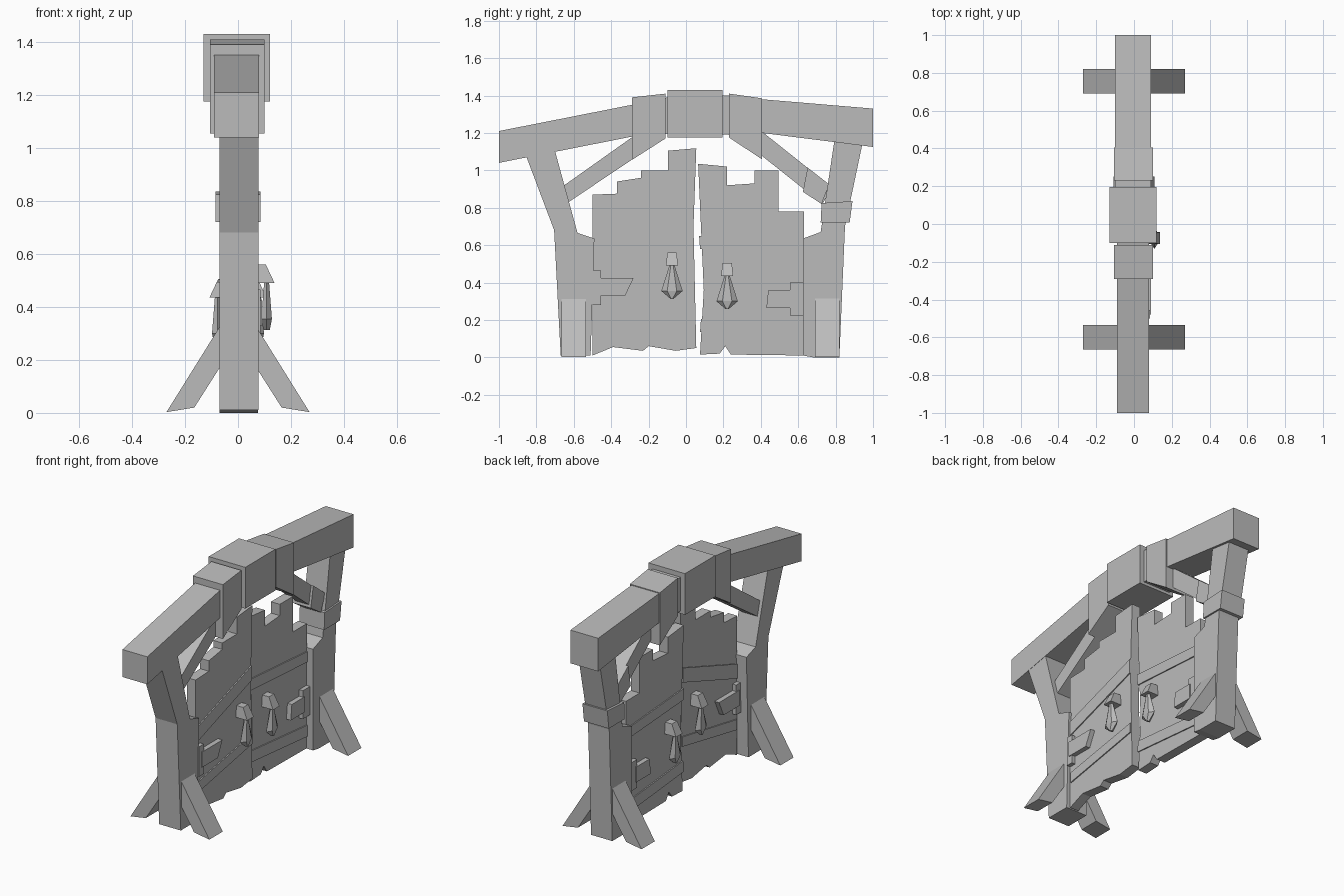
import bpy, bmesh

cube = bpy.data.objects.get("Cube")
if cube:
    bpy.data.objects.remove(cube, do_unlink=True)

grey = bpy.data.materials.new("plain grey")
grey.use_nodes = True
grey.diffuse_color = (0.5, 0.5, 0.5, 1)
bsdf = next(n for n in grey.node_tree.nodes if n.type == 'BSDF_PRINCIPLED')
bsdf.inputs["Base Color"].default_value = (0.5, 0.5, 0.5, 1)
bsdf.inputs["Roughness"].default_value = 0.8


def finish(name, bm):
    bmesh.ops.recalc_face_normals(bm, faces=bm.faces)
    me = bpy.data.meshes.new(name)
    bm.to_mesh(me)
    bm.free()
    me.materials.append(grey)
    ob = bpy.data.objects.new(name, me)
    bpy.context.collection.objects.link(ob)
    return ob


def loft(name, rings):
    """Closed solid through rings that share a point count."""
    bm = bmesh.new()
    vs = [[bm.verts.new(p) for p in ring] for ring in rings]
    for a, b in zip(vs, vs[1:]):
        for i in range(len(a)):
            j = (i + 1) % len(a)
            bm.faces.new((a[i], a[j], b[j], b[i]))
    bm.faces.new(vs[0])
    bm.faces.new(vs[-1])
    return finish(name, bm)


def slab(name, pts, x0, x1):
    """Outline in the y-z plane, given thickness along x."""
    return loft(name, [[(x, y, z) for y, z in pts] for x in (x0, x1)])


def wedge(name, pts, y0, y1):
    """Outline in the x-z plane, given thickness along y."""
    return loft(name, [[(x, y, z) for x, z in pts] for y in (y0, y1)])


def rect(y0, y1, z0, z1):
    return [(y0, z0), (y1, z0), (y1, z1), (y0, z1)]


# Top beam, its collars and the centre block
slab("beam_front", [(-1, 1.04), (-.29, 1.18), (-.05, 1.2), (-.05, 1.4),
                    (-.29, 1.35), (-1, 1.21)], -.09, .08)
slab("beam_back", [(.1, 1.2), (.23, 1.19), (.405, 1.2), (1, 1.125),
                   (1, 1.33), (.405, 1.38), (.23, 1.4), (.1, 1.4)], -.1, .09)
slab("centre_block", rect(-.1, .195, 1.175, 1.43), -.13, .12)
slab("collar_front", [(-.29, 1.055), (-.11, 1.17), (-.11, 1.41), (-.29, 1.39)], -.105, .1)
slab("collar_back", [(.23, 1.175), (.405, 1.06), (.405, 1.385), (.23, 1.41)], -.105, .1)

# Posts
slab("post_front", [(-.67, .01), (-.51, .01), (-.49, .635), (-.58, .665),
                    (-.705, 1.12), (-.86, 1.09), (-.705, .68)], -.07, .078)
slab("post_back", [(.68, 0), (.82, 0), (.85, .7), (.945, 1.15), (.795, 1.17),
                   (.72, .67), (.625, .635), (.625, .01)], -.07, .075)
slab("post_band", [(.72, .72), (.875, .72), (.89, .835), (.725, .825)], -.085, .085)

# Diagonal braces under the beam
slab("brace_front", [(-.635, .825), (-.27, 1.07), (-.27, 1.19), (-.665, .91)], -.05, .05)
slab("brace_back", [(.39, 1.09), (.73, .82), (.78, .91), (.39, 1.22)], -.045, .045)
slab("brace_back_sleeve", [(.625, .885), (.725, .82), (.765, .925), (.65, 1.015)], -.06, .06)

# Sloping feet on both sides of each post
for end, y0, y1 in (("front", -.665, -.535), ("back", .69, .82)):
    for side, s in (("left", 1), ("right", -1)):
        wedge(f"foot_{end}_{side}",
              [(s * x, z) for x, z in ((.06, .34), (.27, .003), (.165, .02), (.06, .185))],
              y0, y1)

# Ragged door leaves
doors = {
    "front": dict(
        cx=.03,
        outline=[(-.5, .87), (-.37, .875), (-.37, .94), (-.24, .96), (-.24, 1), (-.095, 1),
                 (-.095, 1.105), (.055, 1.118), (.04, .7), (.055, .05), (-.055, .035),
                 (-.2, .06), (-.23, .035), (-.39, .055), (-.5, .01)],
        bands=[[(-.495, .485), (.04, .665), (.04, .755), (-.495, .575)],
               [(-.49, .17), (.045, .27), (.045, .33), (-.49, .235)]],
        plate=rect(-.5, -.455, .28, .465),
        strap=[(-.48, .33), (-.325, .33), (-.28, .425), (-.48, .425)],
        knock=(-.075, .5)),
    "back": dict(
        cx=0,
        outline=[(.065, 1.035), (.22, 1.02), (.22, .92), (.365, .93), (.365, 1), (.495, 1),
                 (.495, .78), (.63, .78), (.63, .01), (.24, .015), (.21, .06), (.18, .02),
                 (.075, .015), (.095, .36)],
        bands=[[(.075, .58), (.628, .545), (.628, .61), (.07, .65)],
               [(.075, .135), (.628, .085), (.628, .155), (.08, .205)]],
        plate=rect(.555, .625, .225, .4),
        strap=[(.43, .265), (.57, .265), (.57, .36), (.44, .36)],
        knock=(.22, .445)),
}
for name, d in doors.items():
    cx = d["cx"]
    slab(f"door_{name}", d["outline"], cx - .03, cx + .03)
    # Cross bands run through the leaf and stand proud on both sides
    for i, band in enumerate(d["bands"]):
        slab(f"door_{name}_band_{i + 1}", band, cx - .037, cx + .037)
    ky, kz = d["knock"]
    for side, s in (("left", 1), ("right", -1)):
        # Hinge plate and strap
        slab(f"hinge_plate_{name}_{side}", d["plate"], cx + s * .02, cx + s * .055)
        slab(f"hinge_strap_{name}_{side}", d["strap"], cx + s * .02, cx + s * .06)
        # Knocker bracket with sloping cap
        loft(f"knocker_bracket_{name}_{side}",
             [[(cx + s * .02, ky + a, kz + b) for a, b in
               ((-.032, -.01), (.032, -.01), (.025, .06), (-.025, .06))],
              [(cx + s * x, ky + a, kz + b) for x, a, b in
               ((.108, -.032, -.01), (.108, .032, -.01), (.075, .025, .06), (.075, -.025, .06))]])
        # Hanging tapered knocker
        kx = cx + s * .078
        loft(f"knocker_{name}_{side}",
             [[(kx + u * h, ky + v * w, kz + dz)
               for u, v in ((1, .45), (1, -.45), (0, -1), (-1, -.45), (-1, .45), (0, 1))]
              for dz, w, h in ((.01, .008, .008), (-.145, .057, .02), (-.187, .008, .012))])
